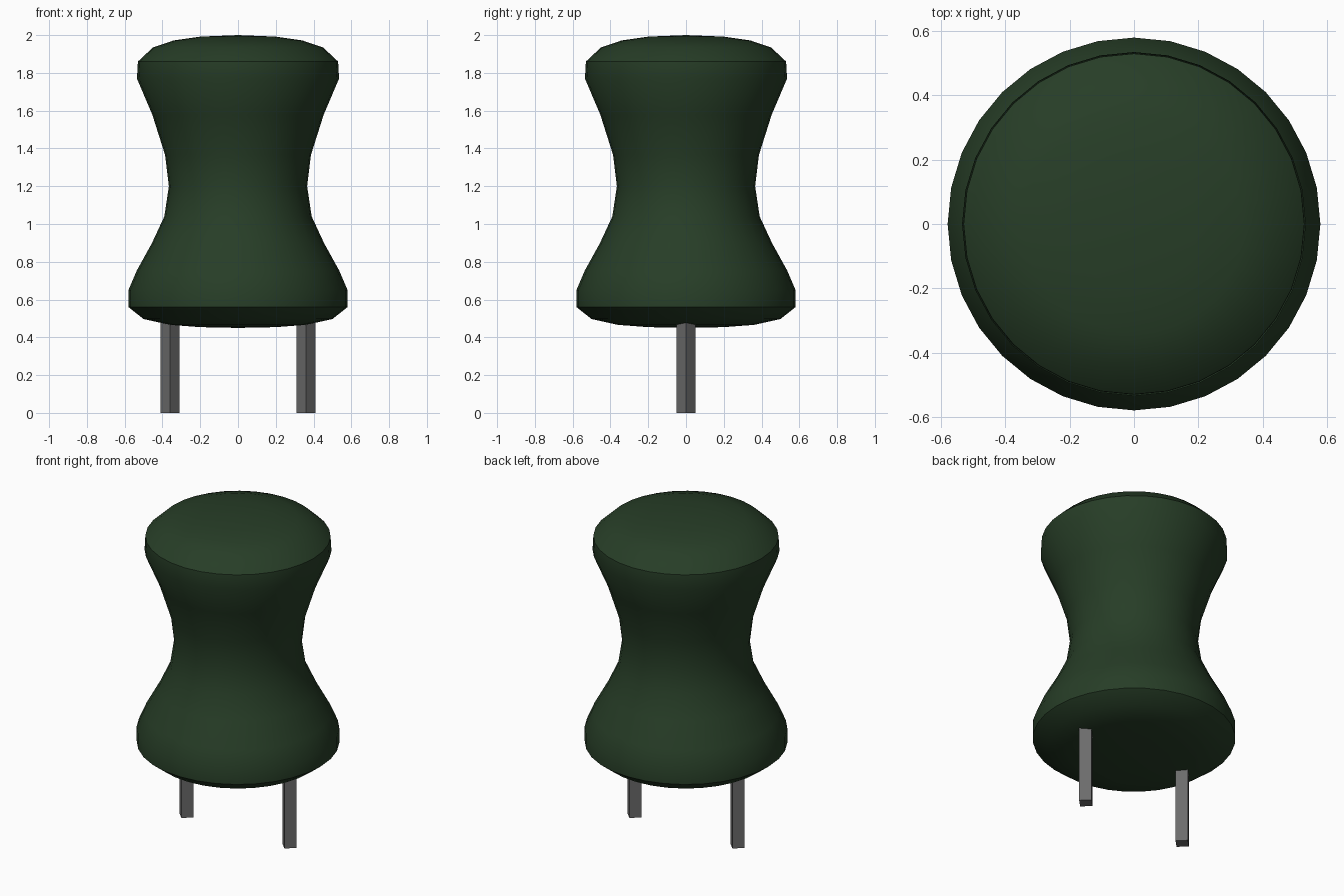
import bpy, bmesh
from math import cos, sin, pi, radians

if "Cube" in bpy.data.objects:
    bpy.data.objects.remove(bpy.data.objects["Cube"])


def material(name, rgb):
    mat = bpy.data.materials.new(name)
    mat.use_nodes = True
    mat.diffuse_color = (*rgb, 1)
    mat.node_tree.nodes["Principled BSDF"].inputs["Base Color"].default_value = (*rgb, 1)
    return mat


green = material("dark green", (0.02, 0.047, 0.02))
grey = material("metal grey", (0.15, 0.15, 0.15))


def lathe(name, profile, sides, mat, x=0.0):
    """Spin a (radius, height) profile around a vertical axis; zero radius makes a pole."""
    bm = bmesh.new()
    rings = []
    for r, z in profile:
        count = sides if r else 1
        rings.append([bm.verts.new((r * cos(2 * pi * i / sides), r * sin(2 * pi * i / sides), z))
                      for i in range(count)])
    for low, high in zip(rings, rings[1:]):
        for i in range(sides):
            j = (i + 1) % sides
            corners = [low[i % len(low)], low[j % len(low)], high[j % len(high)], high[i % len(high)]]
            bm.faces.new(list(dict.fromkeys(corners)))
    bmesh.ops.recalc_face_normals(bm, faces=bm.faces)
    mesh = bpy.data.meshes.new(name)
    bm.to_mesh(mesh)
    bm.free()
    mesh.materials.append(mat)
    obj = bpy.data.objects.new(name, mesh)
    obj.location.x = x
    bpy.context.collection.objects.link(obj)
    return obj


# Hourglass body: domed underside, flared base, waist, flared head, domed top
body = lathe("body", [
    (0, 0.45), (0.2, 0.454), (0.36, 0.466), (0.5, 0.497), (0.58, 0.56),
    (0.58, 0.65), (0.535, 0.755), (0.455, 0.9), (0.39, 1.04), (0.366, 1.2),
    (0.386, 1.365), (0.453, 1.577), (0.535, 1.77), (0.53, 1.86),
    (0.45, 1.935), (0.34, 1.972), (0.2, 1.992), (0, 2.0)], 32, green)
bpy.ops.object.select_all(action="DESELECT")
body.select_set(True)
bpy.context.view_layer.objects.active = body
bpy.ops.object.shade_smooth_by_angle(angle=radians(35))

# Two square legs, set corner-forward
for side, sign in (("left", 1), ("right", -1)):
    lathe(side + "_leg", [(0, 0), (0.05, 0), (0.05, 0.5), (0, 0.5)], 4, grey, sign * 0.36)
